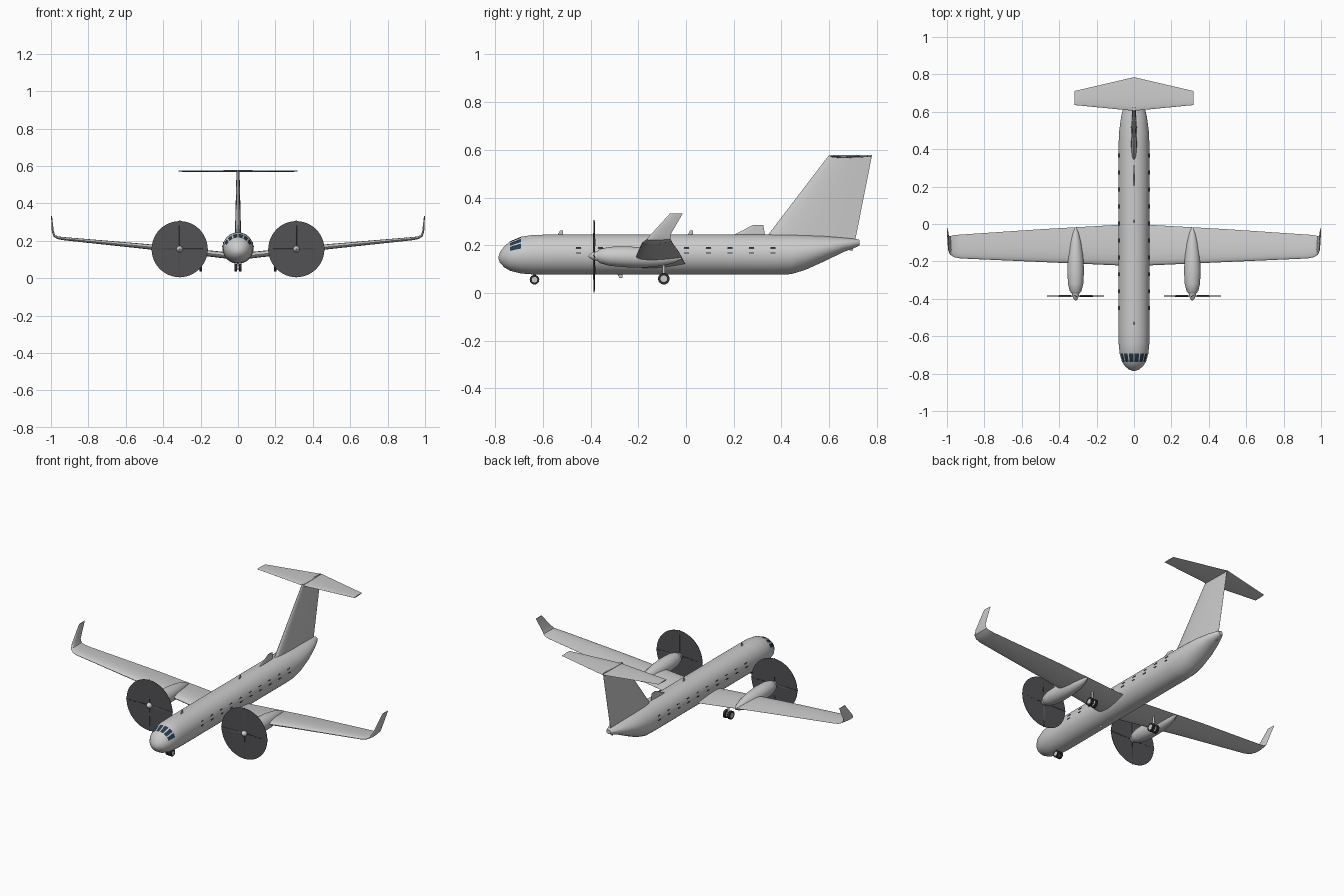
import bpy, bmesh, math
from math import sin, cos, pi, radians
from mathutils import Vector, Matrix

old = bpy.data.objects.get("Cube")
if old:
    bpy.data.objects.remove(old, do_unlink=True)


def material(name, r, g, b):
    m = bpy.data.materials.new(name)
    m.use_nodes = True
    m.diffuse_color = (r, g, b, 1)
    m.node_tree.nodes["Principled BSDF"].inputs["Base Color"].default_value = (r, g, b, 1)
    return m


PAINT = material("light grey paint", 0.6, 0.6, 0.6)
GLASS = material("navy glass", 0.02, 0.045, 0.075)
DISC = material("dark grey", 0.085, 0.085, 0.09)
BLACK = material("black rubber", 0.025, 0.025, 0.028)


def finish(bm, name, mats, mirror=False, angle=35):
    bmesh.ops.recalc_face_normals(bm, faces=bm.faces)
    mesh = bpy.data.meshes.new(name)
    bm.to_mesh(mesh)
    bm.free()
    ob = bpy.data.objects.new(name, mesh)
    bpy.context.collection.objects.link(ob)
    for m in mats:
        mesh.materials.append(m)
    if mirror:
        ob.modifiers.new("mirror", "MIRROR")
    bpy.ops.object.select_all(action="DESELECT")
    ob.select_set(True)
    bpy.context.view_layer.objects.active = ob
    bpy.ops.object.shade_smooth_by_angle(angle=radians(angle))
    return ob


def loft(name, rings, mirror=False, mat=PAINT, rule=None):
    """Skin closed rings of points and cap both ends; rule(ring, side) marks glass faces."""
    bm = bmesh.new()
    rows = [[bm.verts.new(p) for p in ring] for ring in rings]
    n = len(rows[0])
    for i in range(len(rows) - 1):
        for k in range(n):
            j = (k + 1) % n
            f = bm.faces.new((rows[i][k], rows[i][j], rows[i + 1][j], rows[i + 1][k]))
            f.material_index = int(bool(rule and rule(i, k)))
    bm.faces.new(rows[0])
    bm.faces.new(rows[-1])
    return finish(bm, name, [mat, GLASS], mirror)


def body(name, stations, x=0, sides=32, **kw):
    """Round body along y from (y, centre z, half width, half height)."""
    rings = []
    for y, z, w, h in stations:
        angles = [2 * pi * (k - 0.5) / sides for k in range(sides)]
        rings.append([(x + w * cos(a), y, z + h * sin(a)) for a in angles])
    return loft(name, rings, **kw)


CHORD = (1, 0.85, 0.65, 0.45, 0.28, 0.14, 0.05, 0.012)


def foil(name, stations, **kw):
    """Wing surface from (leading edge x, y, z, chord, thickness, roll in degrees)."""
    def half(c):
        return 5 * (0.2969 * c ** 0.5 - 0.126 * c - 0.3516 * c * c + 0.2843 * c ** 3 - 0.1015 * c ** 4)
    profile = [(c, half(c)) for c in CHORD] + [(0, 0)] + [(c, -half(c)) for c in reversed(CHORD)]
    rings = []
    for x, y, z, chord, thick, roll in stations:
        up = Vector((-sin(radians(roll)), 0, cos(radians(roll))))
        rings.append([Vector((x, y + c * chord, z)) + up * (h * thick) for c, h in profile])
    return loft(name, rings, **kw)


def box(bm, centre, size, rot=Matrix()):
    bmesh.ops.create_cube(bm, size=1, matrix=Matrix.Translation(centre) @ rot @ Matrix.Diagonal((*size, 1)))


def rod(bm, centre, radius, depth, axis, sides=24, index=0, tip=None):
    before = set(bm.faces)
    turn = Vector((0, 0, 1)).rotation_difference(Vector(axis)).to_matrix().to_4x4()
    bmesh.ops.create_cone(bm, cap_ends=True, segments=sides, radius1=radius,
                          radius2=radius if tip is None else tip, depth=depth,
                          matrix=Matrix.Translation(centre) @ turn)
    for f in set(bm.faces) - before:
        f.material_index = index


# Fuselage, with the windscreen panes as faces of the nose
body("fuselage", [
    (-0.785, 0.148, 0.006, 0.006), (-0.78, 0.149, 0.024, 0.022), (-0.762, 0.152, 0.047, 0.044),
    (-0.737, 0.155, 0.064, 0.062), (-0.692, 0.159, 0.077, 0.077), (-0.64, 0.161, 0.082, 0.083),
    (-0.57, 0.161, 0.083, 0.084), (0.38, 0.161, 0.083, 0.084), (0.44, 0.162, 0.082, 0.083),
    (0.5, 0.17, 0.079, 0.073), (0.58, 0.186, 0.068, 0.053), (0.66, 0.202, 0.046, 0.03),
    (0.71, 0.209, 0.024, 0.018), (0.727, 0.211, 0.013, 0.012)],
    sides=60, rule=lambda i, k: i == 3 and 4 <= k <= 26 and k % 4 != 3)

# Cabin window frames: an upper and a lower bar for each window
bm = bmesh.new()
for i in range(10):
    for z in (0.168, 0.19):
        a = math.asin((z - 0.161) / 0.084)
        box(bm, (0.083 * cos(a), -0.45 + 0.0906 * i, z), (0.004, 0.021, 0.005), Matrix.Rotation(-a, 4, "Y"))
finish(bm, "cabin_window_frames", [GLASS], True)

# Wings with blended winglets
foil("wings", [
    (0, -0.225, 0.115, 0.225, 0.036, 0), (0.5, -0.203, 0.17, 0.175, 0.027, 6),
    (0.93, -0.184, 0.211, 0.127, 0.017, 8), (0.962, -0.177, 0.216, 0.118, 0.015, 22),
    (0.982, -0.165, 0.226, 0.1, 0.013, 50), (0.99, -0.145, 0.248, 0.082, 0.011, 78),
    (0.997, -0.068, 0.333, 0.054, 0.005, 86)], mirror=True)

# Tail
foil("fin", [(0, 0.322, 0.215, 0.386, 0.034, 90), (0, 0.6, 0.579, 0.18, 0.016, 90)])
foil("tailplane", [(0, 0.605, 0.572, 0.18, 0.011, 0), (0.318, 0.636, 0.572, 0.075, 0.006, 0)], mirror=True)

# Aerials on the spine and belly
foil("spine_aerial", [(0, 0.19, 0.238, 0.142, 0.008, 90), (0, 0.28, 0.285, 0.044, 0.006, 90)])
for name, y, low, high in (("front_aerial", -0.54, 0.24, 0.263), ("middle_aerial", 0.005, 0.24, 0.263),
                           ("belly_aerial", -0.29, 0.082, 0.063), ("tail_skid", 0.675, 0.195, 0.178)):
    foil(name, [(0, y, low, 0.024, 0.005, 90), (0, y + 0.012, high, 0.012, 0.004, 90)])

# Engine nacelles and spinners
ENGINE = 0.312
PROP = Vector((ENGINE, -0.385, 0.155))
body("engine_nacelles", [
    (-0.372, 0.155, 0.02, 0.02), (-0.36, 0.155, 0.031, 0.03), (-0.32, 0.154, 0.041, 0.04),
    (-0.25, 0.152, 0.045, 0.044), (-0.17, 0.149, 0.041, 0.042), (-0.1, 0.147, 0.031, 0.033),
    (-0.05, 0.146, 0.018, 0.02), (-0.018, 0.146, 0.004, 0.004)], x=ENGINE, mirror=True)
body("spinners", [
    (-0.408, 0.155, 0.003, 0.003), (-0.402, 0.155, 0.009, 0.009),
    (-0.39, 0.155, 0.016, 0.016), (-0.368, 0.155, 0.021, 0.021)], x=ENGINE, mirror=True)

# Propeller discs and blades
bm = bmesh.new()
rod(bm, PROP, 0.15, 0.002, (0, 1, 0), sides=48)
finish(bm, "propeller_discs", [DISC], True)
bm = bmesh.new()
for i in range(4):
    spin = Matrix.Translation(PROP) @ Matrix.Rotation(i * pi / 2, 4, "Y")
    rows = []
    for r, width, pitch in ((0.012, 0.009, 55), (0.06, 0.016, 40), (0.12, 0.014, 25), (0.152, 0.007, 18)):
        turn = Matrix.Rotation(radians(pitch), 4, "Z")
        section = [(-width / 2, 0, 0), (0, -0.0025, 0), (width / 2, 0, 0), (0, 0.0025, 0)]
        rows.append([bm.verts.new(spin @ (turn @ Vector(p) + Vector((0, 0, r)))) for p in section])
    for a, b in zip(rows, rows[1:]):
        for k in range(4):
            bm.faces.new((a[k], a[(k + 1) % 4], b[(k + 1) % 4], b[k]))
    bm.faces.new(rows[-1])
finish(bm, "propeller_blades", [DISC], True)

# Landing gear: twin wheels with pale hubs on a strut
for name, x, y, z, radius, gap, top in (("nose_gear", 0, -0.635, 0.056, 0.02, 0.011, 0.1),
                                        ("main_gear", 0.215, -0.093, 0.06, 0.024, 0.015, 0.14)):
    bm = bmesh.new()
    for side in (-gap, gap):
        rod(bm, (x + side, y, z), radius, 0.013, (1, 0, 0), index=1)
        rod(bm, (x + side, y, z), radius * 0.58, 0.015, (1, 0, 0))
    rod(bm, (x, y, z), 0.005, 2 * gap, (1, 0, 0), sides=12)
    rod(bm, (x, y, (z + top) / 2), 0.006, top - z, (0, 0, 1), sides=12)
    finish(bm, name, [PAINT, BLACK], mirror=x > 0)
